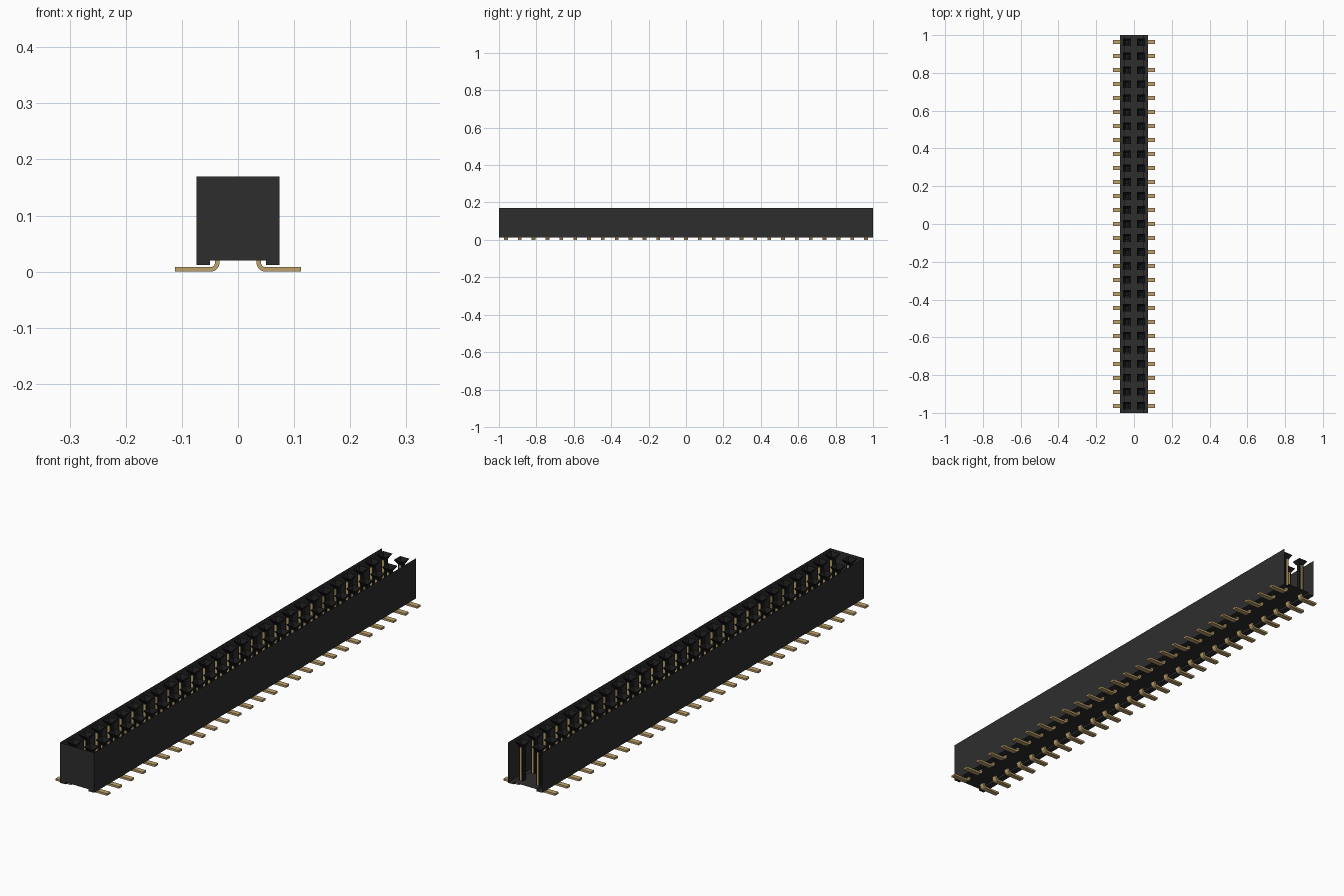
import bpy, bmesh, math

if "Cube" in bpy.data.objects:
    bpy.data.objects.remove(bpy.data.objects["Cube"])

ROWS = 27
PITCH = 2 / ROWS
COL = PITCH / 2              # x of each contact column
FIRST = -1 + PITCH / 2       # y of the first row
TOP, FLOOR, FOOT = 0.17, 0.02, 0.012


def material(name, colour, rough):
    m = bpy.data.materials.new(name)
    m.use_nodes = True
    rgba = (*colour, 1)
    m.diffuse_color = rgba
    node = m.node_tree.nodes["Principled BSDF"]
    node.inputs["Base Color"].default_value = rgba
    node.inputs["Roughness"].default_value = rough
    return m


black = material("black plastic", (0.027, 0.027, 0.027), 0.6)
dark = material("dark socket plastic", (0.011, 0.011, 0.011), 0.7)
gold = material("gold contact", (0.52, 0.36, 0.15), 0.5)


def make(name, bm, mat):
    mesh = bpy.data.meshes.new(name)
    bm.to_mesh(mesh)
    bm.free()
    mesh.materials.append(mat)
    ob = bpy.data.objects.new(name, mesh)
    bpy.context.collection.objects.link(ob)
    return ob


def repeat(ob):
    """Mirror to the other column, then repeat along the rows."""
    mirror = ob.modifiers.new("both columns", 'MIRROR')
    mirror.use_axis = (True, False, False)
    array = ob.modifiers.new("rows", 'ARRAY')
    array.count = ROWS
    array.use_relative_offset = False
    array.use_constant_offset = True
    array.constant_offset_displace = (0, PITCH, 0)


# Housing: thin shell with a grooved underside, open at the top and the back
half = [(PITCH, TOP), (PITCH, FOOT), (0.05, FOOT), (0.05, FLOOR)]
profile = [(-x, z) for x, z in half] + half[::-1]
bm = bmesh.new()
front = [bm.verts.new((x, -1, z)) for x, z in profile]
back = [bm.verts.new((x, 1, z)) for x, z in profile]
for i in range(len(profile) - 1):
    bm.faces.new((front[i], front[i + 1], back[i + 1], back[i]))
bm.faces.new(front)
bmesh.ops.recalc_face_normals(bm, faces=bm.faces)
make("housing", bm, black)

# Sockets: square funnel mouth narrowing into a slim square sleeve
bm = bmesh.new()
rings = []
for r, z in [(0.02, TOP), (0.009, TOP - 0.018), (0.009, FLOOR)]:
    rings.append([bm.verts.new((COL + sx * r, FIRST + sy * r, z))
                  for sx, sy in ((-1, -1), (1, -1), (1, 1), (-1, 1))])
for a, b in zip(rings, rings[1:]):
    for i in range(4):
        j = (i + 1) % 4
        bm.faces.new((b[i], b[j], a[j], a[i]))
bm.faces.new(rings[1])
repeat(make("sockets", bm, dark))

# Contacts: flat strip bent from a surface foot up through the sleeve
THICK, WIDE, BEND = 0.008, 0.02, 0.012
h = THICK / 2
cx, cz = COL + BEND, h + BEND


def side(offset):
    """One edge of the strip, offset outward from its centre line."""
    pts = [(0.112, h - offset)]
    for k in range(7):
        a = math.radians(270 - 15 * k)
        r = BEND + offset
        pts.append((cx + r * math.cos(a), cz + r * math.sin(a)))
    return pts + [(COL - offset, TOP - 0.02)]


bm = bmesh.new()
outline = side(h) + side(-h)[::-1]
face = bm.faces.new([bm.verts.new((x, FIRST - WIDE / 2, z)) for x, z in outline])
grown = bmesh.ops.extrude_face_region(bm, geom=[face])["geom"]
bmesh.ops.translate(bm, vec=(0, WIDE, 0),
                    verts=[v for v in grown if isinstance(v, bmesh.types.BMVert)])
bmesh.ops.recalc_face_normals(bm, faces=bm.faces)
contacts = make("contacts", bm, gold)
bpy.context.view_layer.objects.active = contacts
contacts.select_set(True)
bpy.ops.object.shade_smooth_by_angle(angle=math.radians(30))
repeat(contacts)
